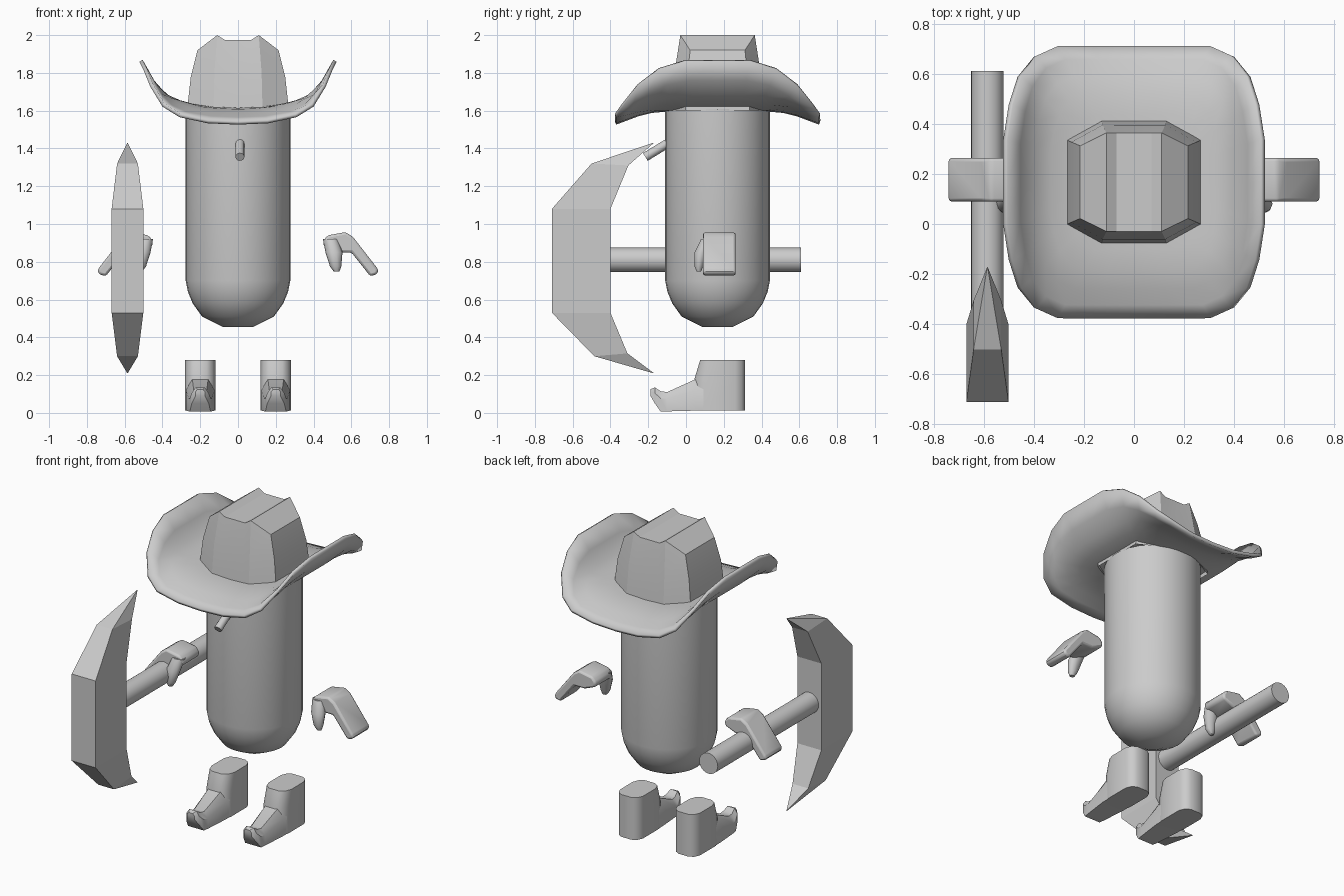
import bpy, bmesh, math
from mathutils import Vector

cube = bpy.data.objects.get("Cube")
if cube:
    bpy.data.objects.remove(cube, do_unlink=True)

grey = bpy.data.materials.new("plain grey")
grey.use_nodes = True
grey.diffuse_color = (0.6, 0.6, 0.6, 1)
for node in grey.node_tree.nodes:
    if node.type == "BSDF_PRINCIPLED":
        node.inputs["Base Color"].default_value = (0.6, 0.6, 0.6, 1)

MID_Y = 0.167  # depth of the body axis


def make(name, verts, faces, angle=None, fix_normals=True):
    mesh = bpy.data.meshes.new(name)
    mesh.from_pydata([tuple(v) for v in verts], [], faces)
    if fix_normals:
        bm = bmesh.new()
        bm.from_mesh(mesh)
        bmesh.ops.recalc_face_normals(bm, faces=bm.faces)
        bm.to_mesh(mesh)
        bm.free()
    mesh.materials.append(grey)
    obj = bpy.data.objects.new(name, mesh)
    bpy.context.scene.collection.objects.link(obj)
    if angle is not None:
        bpy.ops.object.select_all(action="DESELECT")
        obj.select_set(True)
        bpy.context.view_layer.objects.active = obj
        bpy.ops.object.shade_smooth_by_angle(angle=math.radians(angle))
    return obj


def loft(name, rings, angle=None):
    n = len(rings[0])
    verts = [v for ring in rings for v in ring]
    faces = [(r * n + i, r * n + (i + 1) % n, (r + 1) * n + (i + 1) % n, (r + 1) * n + i)
             for r in range(len(rings) - 1) for i in range(n)]
    faces += [tuple(range(n)), tuple(range(len(verts) - n, len(verts)))]
    return make(name, verts, faces, angle)


def ring(center, rx, ry, n):
    return [(center[0] + rx * math.cos(math.tau * i / n),
             center[1] + ry * math.sin(math.tau * i / n), center[2]) for i in range(n)]


def rod(name, a, b, radius, n):
    a, b = Vector(a), Vector(b)
    turn = (b - a).to_track_quat("Z", "Y")
    disc = [turn @ Vector(p) for p in ring((0, 0, 0), radius, radius, n)]
    return loft(name, [[a + p for p in disc], [b + p for p in disc]], 40)


def lerp(table, x):
    for (x0, z0), (x1, z1) in zip(table, table[1:]):
        if x <= x1:
            return z0 + (z1 - z0) * (x - x0) / (x1 - x0)
    return table[-1][1]


# Capsule body
body = [(0.08, 0.455), (0.19, 0.51), (0.24, 0.58), (0.265, 0.64), (0.277, 0.7), (0.277, 1.61)]
loft("body", [ring((0, MID_Y, z), r, r, 32) for r, z in body], 40)

# Hat brim: rounded square, sides rolled up, front and back dipping
corner = [(0.31, 0.537), (0.40, 0.50), (0.465, 0.42), (0.50, 0.31), (0.522, 0.17)]
quarter = [(0.0, 0.537), (0.16, 0.537)] + corner
right_half = quarter + [(0.522, 0)] + [(x, -y) for x, y in reversed(quarter)]
outline = right_half[::-1] + [(-x, y) for x, y in right_half[1:-1]]
side_curve = [(0, 1.595), (0.16, 1.602), (0.27, 1.622), (0.36, 1.65), (0.42, 1.69),
              (0.47, 1.76), (0.50, 1.815), (0.525, 1.865)]
dip_curve = [(0, 0), (0.32, 0), (0.42, 0.025), (0.54, 0.07)]


def brim_point(x, y):
    return (x, y + MID_Y, lerp(side_curve, abs(x)) - lerp(dip_curve, abs(y)))


scales = [0.3, 0.5, 0.65, 0.78, 0.9, 1.0]
n = len(outline)
verts = [brim_point(x * s, y * s) for s in scales for x, y in outline]
faces = [(r * n + i, (r + 1) * n + i, (r + 1) * n + (i + 1) % n, r * n + (i + 1) % n)
         for r in range(len(scales) - 1) for i in range(n)]
faces.append(tuple(range(n)))
brim = make("hat_brim", verts, faces, 50)
if sum(p.normal.z for p in brim.data.polygons) < 0:
    brim.data.flip_normals()
solid = brim.modifiers.new("thickness", "SOLIDIFY")
solid.thickness = 0.02
solid.offset = 1

# Hat crown: faceted walls and a creased top
low = [(0.27, 0.17, 1.6), (0.13, 0.245, 1.6), (0.08, 0.245, 1.6)]
middle = [(0.25, 0.16, 1.78), (0.125, 0.228, 1.8), (0.078, 0.228, 1.8)]
high = [(0.215, 0.145, 1.92), (0.11, 0.197, 2.0), (0.07, 0.197, 1.975)]


def crown_ring(points):
    front = [(-x, -y, z) for x, y, z in points] + [(x, -y, z) for x, y, z in reversed(points)]
    full = front + [(x, -y, z) for x, y, z in reversed(front)]
    return [(x, y + MID_Y, z) for x, y, z in full]


verts = crown_ring(low) + crown_ring(middle) + crown_ring(high)
faces = [(r * 12 + i, r * 12 + (i + 1) % 12, (r + 1) * 12 + (i + 1) % 12, (r + 1) * 12 + i)
         for r in range(2) for i in range(12)]
faces += [(24 + i, 25 + i, 34 - i, 35 - i) for i in range(5)]
make("hat_crown", verts, faces, 25)

# Cigar
rod("cigar", (0.01, -0.215, 1.355), (0.01, -0.06, 1.45), 0.024, 12)

# Pickaxe: handle and a curved head lofted from tip to tip
PICK_X = -0.585
rod("pickaxe_handle", (PICK_X, -0.41, 0.81), (PICK_X, 0.61, 0.81), 0.065, 24)
stations = [(0.001, -0.174, 1.43, -0.172, 1.428), (0.055, -0.50, 1.32, -0.305, 1.31),
            (0.084, -0.71, 1.08, -0.40, 1.08), (0.084, -0.71, 0.53, -0.40, 0.53),
            (0.055, -0.485, 0.30, -0.31, 0.315), (0.001, -0.174, 0.21, -0.172, 0.212)]
loft("pickaxe_head", [[(PICK_X - w, y0, z0), (PICK_X + w, y0, z0),
                       (PICK_X + w, y1, z1), (PICK_X - w, y1, z1)]
                      for w, y0, z0, y1, z1 in stations])

# Hands and boots, one per side
palm = [(0.455, 0.88), (0.45, 0.91), (0.475, 0.94), (0.57, 0.957), (0.61, 0.93), (0.742, 0.76),
        (0.738, 0.735), (0.70, 0.724), (0.60, 0.85), (0.53, 0.85)]
thumb = [(0.49, 0.11, 0.92, 0.04), (0.508, 0.08, 0.85, 0.045),
         (0.517, 0.068, 0.775, 0.03), (0.522, 0.068, 0.748, 0.015)]
# foot stations: y, half width, bottom, top
foot = [(0.22, 0.078, 0.012, 0.20), (0.05, 0.076, 0.012, 0.178), (-0.10, 0.060, 0.008, 0.11),
        (-0.135, 0.055, 0.008, 0.115), (-0.165, 0.045, 0.05, 0.135), (-0.188, 0.025, 0.09, 0.125)]
# ankle stations: front y, height
ankle = [(0.04, 0.012), (0.045, 0.18), (0.075, 0.28)]

for side, s in (("left", 1), ("right", -1)):
    hand = loft(side + "_hand", [[(s * x, y, z) for x, z in palm] for y in (0.09, 0.263)], 60)
    bevel = hand.modifiers.new("soft edges", "BEVEL")
    bevel.width = 0.022
    bevel.segments = 2
    loft(side + "_thumb", [ring((s * x, y, z), r, r * 0.8, 10) for x, y, z, r in thumb], 60)

    cx = 0.2 * s
    sections = []
    for y, w, z0, z1 in foot:
        chamfer = (z1 - z0) * 0.35
        sections.append([(cx - w, y, z0), (cx + w, y, z0), (cx + w, y, z1 - chamfer),
                         (cx + w * 0.55, y, z1), (cx - w * 0.55, y, z1), (cx - w, y, z1 - chamfer)])
    loft(side + "_boot_foot", sections, 35)

    sections = []
    for y0, z in ankle:
        half = [(0.035, y0), (0.065, y0 + 0.02), (0.08, y0 + 0.06),
                (0.08, 0.26), (0.065, 0.295), (0.035, 0.312)]
        plan = half + [(-x, y) for x, y in reversed(half)]
        sections.append([(cx + x, y, z) for x, y in plan])
    loft(side + "_boot_ankle", sections, 40)
